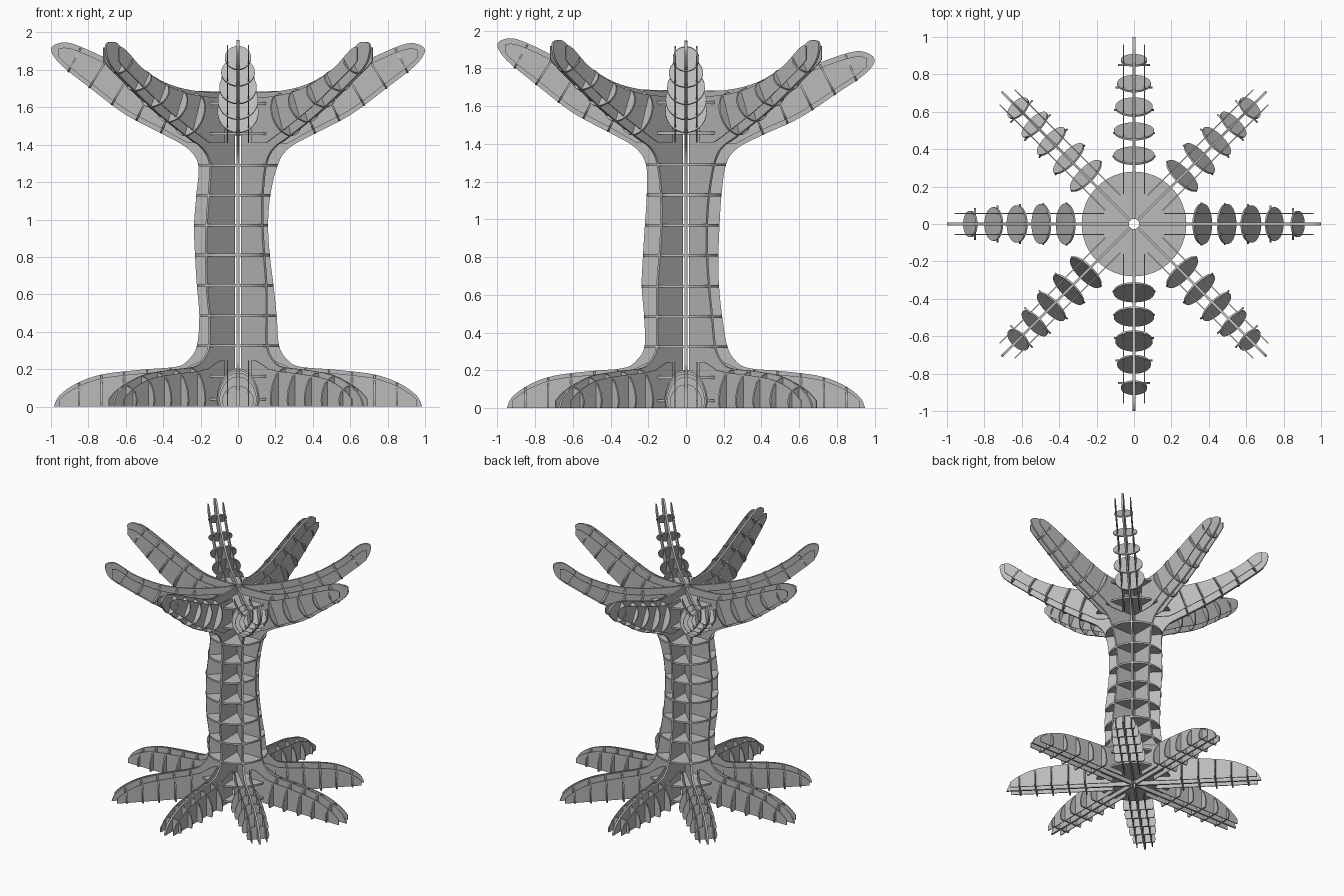
import bpy, bmesh, math
from mathutils import Matrix, Vector

if "Cube" in bpy.data.objects:
    bpy.data.objects.remove(bpy.data.objects["Cube"])

mat = bpy.data.materials.new("warm_free_grey")
mat.name = "plain grey"
mat.diffuse_color = (0.5, 0.5, 0.5, 1)
mat.use_nodes = True
mat.node_tree.nodes["Principled BSDF"].inputs["Base Color"].default_value = mat.diffuse_color
HOLE = 0.028


def plate(name, pts, thick, mtx, hole=None):
    """Flat sheet from a 2D outline, centred on its plane, optionally with an inner loop."""
    bm = bmesh.new()
    vs = [bm.verts.new((x, y, -thick / 2)) for x, y in pts]
    if hole:
        hs = [bm.verts.new((x, y, -thick / 2)) for x, y in hole]
        n = len(vs)
        for i in range(n):
            j = (i + 1) % n
            bm.faces.new((vs[i], vs[j], hs[j], hs[i]))
    else:
        bm.faces.new(vs)
    ext = bmesh.ops.extrude_face_region(bm, geom=bm.faces[:])
    bmesh.ops.translate(bm, vec=(0, 0, thick),
                        verts=[g for g in ext["geom"] if isinstance(g, bmesh.types.BMVert)])
    bmesh.ops.recalc_face_normals(bm, faces=bm.faces[:])
    me = bpy.data.meshes.new(name)
    bm.to_mesh(me)
    bm.free()
    me.materials.append(mat)
    ob = bpy.data.objects.new(name, me)
    ob.matrix_world = mtx
    bpy.context.collection.objects.link(ob)


def smooth(p, n=5):
    """Catmull-Rom curve through the points."""
    p = [Vector(q) for q in p]
    q = [p[0]] + p + [p[-1]]
    out = []
    for i in range(1, len(q) - 2):
        a, b, c, d = q[i - 1:i + 3]
        for k in range(n):
            t = k / n
            out.append(0.5 * (2 * b + (c - a) * t + (2 * a - 5 * b + 4 * c - d) * t * t
                              + (3 * b - a - 3 * c + d) * t ** 3))
    return out + [p[-1]]


def at(curve, r):
    """Height of a curve at radius r."""
    for a, b in zip(curve, curve[1:]):
        if a[0] <= r <= b[0] and b[0] > a[0]:
            return a[1] + (b[1] - a[1]) * (r - a[0]) / (b[0] - a[0])
    return curve[-1][1] if r > curve[-1][0] else curve[0][1]


def frame(o, u, v):
    """Matrix with origin o, plane axes u and v."""
    w = u.cross(v)
    return Matrix(((u.x, v.x, w.x, o.x), (u.y, v.y, w.y, o.y),
                   (u.z, v.z, w.z, o.z), (0, 0, 0, 1)))


def circle(r, n=48, cx=0, cy=0):
    return [(cx + r * math.cos(2 * math.pi * i / n), cy + r * math.sin(2 * math.pi * i / n))
            for i in range(n)]


# trunk sections: height, radius, centre x, centre y (slightly bent trunk)
TRUNK = [(0.325, 0.22, 0, 0), (0.485, 0.207, 0, -0.015), (0.647, 0.205, -0.015, -0.03),
         (0.81, 0.2, -0.03, -0.028), (0.97, 0.198, -0.037, -0.02),
         (1.13, 0.198, -0.025, -0.01), (1.29, 0.212, 0, 0)]
STRAIGHT = ([(HOLE, 1.685), (0.3, 1.695), (0.5, 1.765), (0.7, 1.86), (0.87, 1.935), (0.95, 1.945), (1.0, 1.91)],
            [(0.27, 1.38), (0.4, 1.455), (0.6, 1.56), (0.8, 1.71), (0.95, 1.83), (1.0, 1.91)])
DIAGONAL = ([(HOLE, 1.685), (0.3, 1.685), (0.55, 1.73), (0.77, 1.83), (0.9, 1.93), (0.95, 1.95), (1.0, 1.93)],
            [(0.27, 1.38), (0.4, 1.45), (0.61, 1.57), (0.83, 1.72), (0.97, 1.83), (1.0, 1.93)])
FOOT = [(0.265, 0.25), (0.33, 0.213), (0.5, 0.197), (0.7, 0.172), (0.83, 0.125), (0.92, 0.06), (0.95, 0)]
LIFT = {0: -0.005, 2: -0.065, 6: 0.015}

# trunk discs
for z, r, cx, cy in TRUNK:
    plate("trunk_disc", circle(r, 48, cx, cy), 0.014, Matrix.Translation((0, 0, z)), circle(HOLE))
for z in (0.04, 0.163, 1.458, 1.62):
    plate("hub_disc", circle(0.28), 0.014, Matrix.Translation((0, 0, z)), circle(HOLE))

Z = Vector((0, 0, 1))
for i in range(8):
    ang = i * math.pi / 4
    d = Vector((math.cos(ang), math.sin(ang), 0))
    side = Vector((-d.y, d.x, 0))
    lift = LIFT.get(i, 0)
    top, bot = [[(r, z + lift * r * r) for r, z in c] for c in (DIAGONAL if i % 2 else STRAIGHT)]
    reach = 0.985 / 0.95 if i in (0, 4) else 1
    foot = [(r if r < 0.4 else r * reach, z) for r, z in FOOT]
    trunk = [(r + cx * d.x + cy * d.y, z) for z, r, cx, cy in reversed(TRUNK)]

    # main radial fin: arm, trunk edge and foot in one sheet
    outline = smooth(top + bot[-2::-1] + trunk + foot) + [Vector((HOLE, 0))]
    plate("main_fin", outline, 0.014, frame(Vector((0, 0, 0)), d, Z))

    tc, bc, fc = smooth(top), smooth(bot), smooth(foot)

    # thin side sheets parallel to the fin
    rs = [0.16 + 0.80 * k / 30 for k in range(31)]
    up, low = [], []
    for r in rs:
        t, b = at(tc, r), at(bc, r)
        m, h = (t + b) / 2, max((t - b) / 2 - 0.028, 0.004)
        up.append((r, m + h))
        low.append((r, max(m - h, 1.375)))
    fr = [0.16 + (0.92 * reach - 0.16) * k / 24 for k in range(25)]
    fup = [(r, max(0.004, min(0.245, at(fc, r) - 0.02 if r > 0.3 else 0.245 - max(0, r - 0.2) * 0.5)))
           for r in fr]
    for s in (-1, 1):
        m = frame(side * 0.057 * s, d, Z)
        plate("arm_side_sheet", up + low[::-1], 0.006, m)
        plate("foot_side_sheet", fup + [(fr[-1], 0), (0.16, 0)], 0.006, m)

    # oval ribs across the arm
    for r, w in ((0.365, 0.11), (0.495, 0.108), (0.625, 0.1), (0.75, 0.09), (0.875, 0.07)):
        mid = lambda q: (at(tc, q) + at(bc, q)) / 2
        a = math.atan2(mid(r + 0.06) - mid(r - 0.06), 0.12)
        h = (at(tc, r) - at(bc, r)) / 2 * math.cos(a) * 0.97
        v = Z * math.cos(a) - d * math.sin(a)
        pts = [(x * w, y * h) for x, y in circle(1, 28)]
        plate("arm_rib", pts, 0.01, frame(d * r + Z * mid(r), side, v))

    # arched ribs across the foot
    for r, w in ((0.36, 0.115), (0.485, 0.112), (0.61, 0.108), (0.73, 0.1), (0.85, 0.085)):
        h = at(fc, r) - 0.004
        pts = [(w * math.cos(math.pi * k / 18), 0.03 + (h - 0.03) * math.sin(math.pi * k / 18))
               for k in range(19)]
        plate("foot_rib", pts + [(-w * 0.93, 0), (w * 0.93, 0)], 0.01, frame(d * r, side, Z))
